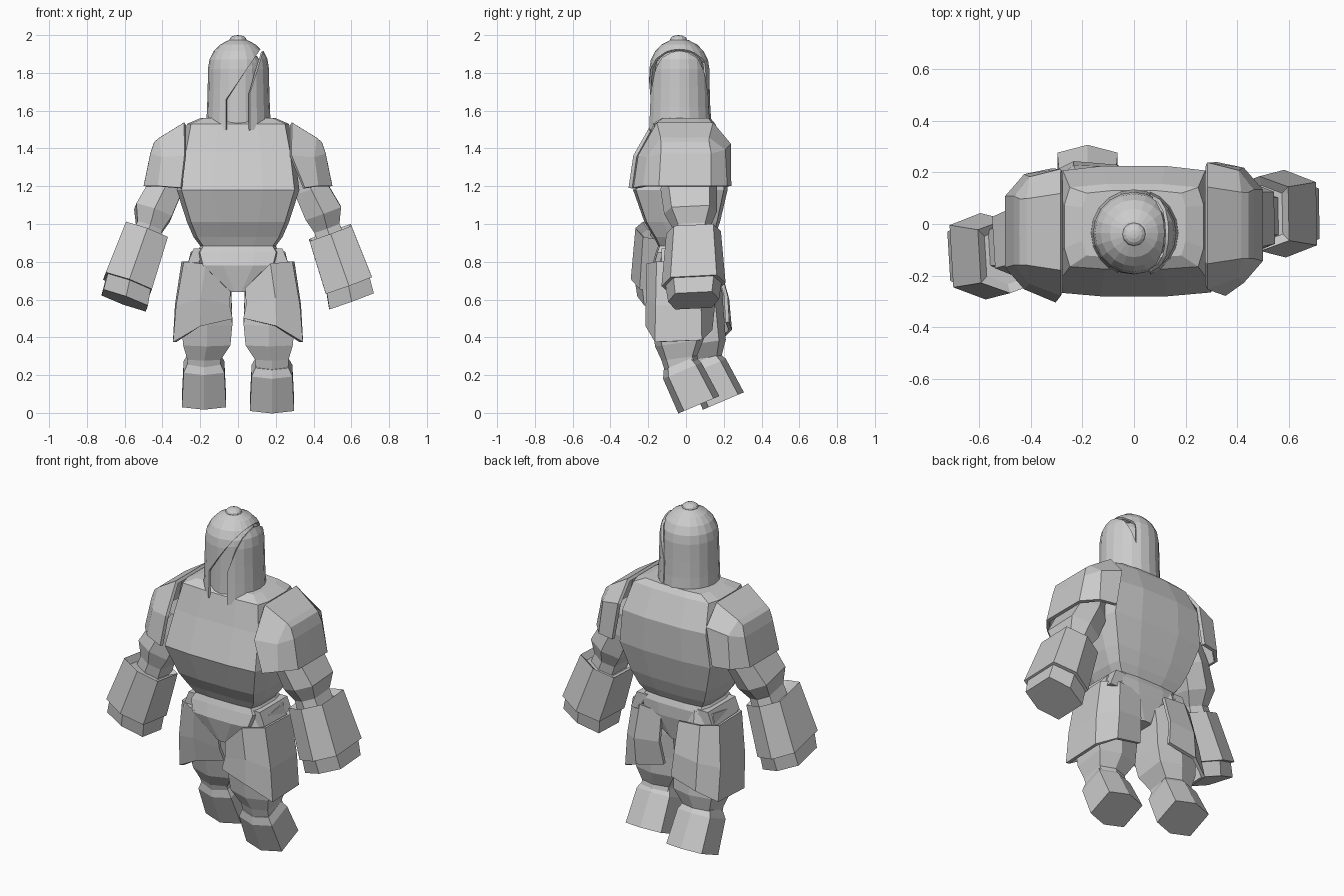
import bpy, bmesh, math
from mathutils import Vector, Euler

if "Cube" in bpy.data.objects:
    bpy.data.objects.remove(bpy.data.objects["Cube"])

grey = bpy.data.materials.new("plain grey")
grey.use_nodes = True
GREY = (0.6, 0.6, 0.6, 1)
grey.diffuse_color = GREY
grey.node_tree.nodes["Principled BSDF"].inputs["Base Color"].default_value = GREY

HEX = [(1, .72), (0, 1), (-1, .72), (-1, -.72), (0, -1), (1, -.72)]
BOX = [(1, 1), (-1, 1), (-1, -1), (1, -1)]
CHEST = [(1, .5), (.92, .92), (.4, 1), (-.4, 1), (-.92, .92), (-1, .5),
         (-1, -.5), (-.92, -.94), (-.4, -1), (.4, -1), (.92, -.94), (1, -.5)]


def finish(name, bm, thickness=0):
    bmesh.ops.remove_doubles(bm, verts=bm.verts, dist=0.0005)
    bmesh.ops.recalc_face_normals(bm, faces=bm.faces)
    mesh = bpy.data.meshes.new(name)
    bm.to_mesh(mesh)
    bm.free()
    mesh.materials.append(grey)
    obj = bpy.data.objects.new(name, mesh)
    bpy.context.collection.objects.link(obj)
    if thickness:
        mod = obj.modifiers.new("thickness", "SOLIDIFY")
        mod.thickness = thickness
        mod.offset = 0


def grid(bm, rows, closed):
    """Join rows of points with quads."""
    rows = [[bm.verts.new(p) for p in row] for row in rows]
    n = len(rows[0])
    for a, b in zip(rows, rows[1:]):
        for i in range(n if closed else n - 1):
            j = (i + 1) % n
            bm.faces.new((a[i], a[j], b[j], b[i]))
    return rows


def loft(name, section, rings, side=1, tilt=(0, 0)):
    """Rings are x, y, z, half width, half depth; tilt is in degrees."""
    rot = Euler((math.radians(tilt[0]), math.radians(tilt[1]), 0))
    rows = []
    for x, y, z, w, d in rings:
        row = []
        for u, v in section:
            p = Vector((u * w, v * d, 0))
            p.rotate(rot)
            row.append((side * (x + p.x), y + p.y, z + p.z))
        rows.append(row)
    bm = bmesh.new()
    rows = grid(bm, rows, True)
    bm.faces.new(rows[0])
    bm.faces.new(rows[-1])
    finish(name, bm)


def plate(name, rows, side, thickness=0.02):
    bm = bmesh.new()
    grid(bm, [[(side * x, y, z) for x, y, z in row] for row in rows], False)
    finish(name, bm, thickness)


# Trunk
loft("torso", CHEST, [
    (0, 0, 1.56, .2, .13), (0, -.01, 1.53, .27, .165), (0, .005, 1.38, .3, .22),
    (0, -.03, 1.18, .325, .25), (0, -.02, 1.01, .27, .2), (0, -.01, .93, .235, .16),
    (0, -.01, .87, .19, .13)])
loft("pelvis", CHEST, [
    (0, -.01, .93, .17, .12), (0, -.01, .85, .22, .15),
    (0, -.02, .78, .2, .16), (0, -.02, .64, .04, .13)])

# Limbs: the left arm hangs back and left leg steps forward, the right opposite
for side, label, arm_y, hand_y, leg_y in ((1, "left", .03, .04, 0), (-1, "right", -.09, -.125, .13)):
    pad_y = 0 if side > 0 else -.025
    corner = .35 if side > 0 else .3
    arch = [
        [(corner, -.27, 1.19), (.28, -.245, 1.36), (.28, -.15, 1.53),
         (.28, .14, 1.53), (.28, .23, 1.42), (.32, .23, 1.2)],
        [(.42, -.22, 1.2), (.4, -.2, 1.35), (.41, -.13, 1.45),
         (.41, .12, 1.45), (.4, .2, 1.39), (.42, .21, 1.2)],
        [(.49, -.14, 1.2), (.455, -.13, 1.37), (.435, -.13, 1.43),
         (.435, .12, 1.43), (.455, .13, 1.37), (.49, .13, 1.2)]]
    arch = [[(x, y + pad_y, z) for x, y, z in row] for row in arch]
    arch.append([(x, pad_y, z) for x, y, z in arch[-1]])
    plate(label + "_shoulder_pad", arch, side)

    lean = (3 if side > 0 else -10, -20)
    loft(label + "_upper_arm", HEX, [
        (.34, arm_y / 3, 1.3, .08, .13), (.385, arm_y / 2, 1.19, .09, .15),
        (.45, arm_y * .8, 1.06, .1, .14), (.47, arm_y, .98, .07, .1),
        (.5, arm_y, .9, .075, .1)], side, lean)
    loft(label + "_gauntlet", HEX, [
        (.495, hand_y, .93, .085, .11), (.488, hand_y, .955, .118, .145),
        (.585, hand_y, .68, .13, .17)], side, lean)
    loft(label + "_fist", HEX, [
        (.58, hand_y, .69, .12, .15), (.6, hand_y, .595, .125, .135)], side, lean)

    # Thigh, knee and boot
    loft(label + "_thigh", HEX, [
        (.15, leg_y * .2 - .02, .84, .1, .13), (.17, leg_y * .6 - .035, .62, .135, .15),
        (.165, leg_y * .8 - .04, .48, .135, .14), (.165, leg_y * .9 - .035, .37, .125, .13),
        (.18, leg_y - .035, .29, .088, .095), (.18, leg_y - .02, .24, .085, .095)],
        side, (8, 0))
    foot_z = -.012 if side > 0 else .008
    loft(label + "_boot", HEX, [
        (.18, leg_y - .035, .275 + foot_z, .088, .09), (.18, leg_y - .02, .235 + foot_z, .108, .11),
        (.18, leg_y + .068, .055 + foot_z, .117, .118)], side, (23, 0))

    # Armour wrapped around the front, side and back of the thigh
    top = [(.04, -.165, .66), (.17, -.2, .79), (.28, -.15, .8),
           (.29, .07, .8), (.21, .125, .8), (.07, .125, .79)]
    low = [(.03, -.185, .5), (.2, -.205, .46), (.335, -.16, .375),
           (.335, .08, .385), (.23, .13, .44), (.06, .115, .48)]
    mid = [(a * .45 + d * .55 + .01, b * .45 + e * .55 + (.02 if e > .1 else 0), c * .45 + f * .55)
           for (a, b, c), (d, e, f) in zip(top, low)]
    rows = [[(x, y + leg_y * k, z) for x, y, z in row] for k, row in ((.3, top), (.55, mid), (.8, low))]
    plate(label + "_thigh_armour", rows, side)

    # Hip tab
    loft(label + "_hip_tab", BOX, [(.2, 0, .87, .035, .13), (.25, 0, .77, .025, .13)], side)

# Helmet
HEAD_Y = -.035


def lathe(r, top_z):
    """Domed cylinder whose lower rim slopes down towards the front."""
    profile = [(r * 1.06, 1.525), (r * 1.03, 1.62), (r * 1.01, 1.72), (r, 1.82)]
    profile += [(r * math.cos(a), 1.82 + (top_z - 1.82) * math.sin(a))
                for a in (math.radians(t) for t in (18, 36, 54, 72, 90))]
    bm = bmesh.new()
    rows = []
    for k, (rad, z) in enumerate(profile):
        angles = [math.tau * i / 20 for i in range(20)]
        rows.append([(rad * math.cos(a), HEAD_Y + rad * math.sin(a),
                      z + (.19 * rad * math.sin(a) if k == 0 else 0)) for a in angles])
    grid(bm, rows, True)
    bmesh.ops.remove_doubles(bm, verts=bm.verts, dist=0.0005)
    return bm


def split(bm, point, normal):
    bmesh.ops.bisect_plane(bm, geom=bm.verts[:] + bm.edges[:] + bm.faces[:],
                           plane_co=point, plane_no=normal)


def drop(bm, rule):
    bad = [f for f in bm.faces if rule(f.calc_center_median())]
    bmesh.ops.delete(bm, geom=bad, context="FACES")


finish("inner_head", lathe(.128, 1.93))

# Main shell, cut away on the left below a slanting brow
shell = lathe(.153, 1.975)
split(shell, (-.06, 0, 1.66), (.27, 0, -.18))
split(shell, (-.06, 0, 1.66), (1, 0, 0))
split(shell, (.07, 0, 1.66), (1, 0, 0))
split(shell, (0, HEAD_Y, 0), (0, 1, 0))
drop(shell, lambda c: c.x > (-.06 if c.y < HEAD_Y else .07)
     and (c.x + .06) * .27 > (c.z - 1.66) * .18)
finish("helmet_shell", shell, .012)

# Raised cheek guard on the left
cheek = lathe(.157, 1.985)
split(cheek, (.05, 0, 1.66), (.26, 0, -.08))
split(cheek, (.06, 0, 1.6), (1, 0, 0))
split(cheek, (0, 0, 1.92), (0, 0, 1))
drop(cheek, lambda c: c.x < .06 or c.z > 1.92 or (c.x - .05) * .26 < (c.z - 1.66) * .08)
finish("cheek_guard", cheek, .014)

# Crown knob
bm = bmesh.new()
bmesh.ops.create_uvsphere(bm, u_segments=12, v_segments=8, radius=.045)
for v in bm.verts:
    v.co = (v.co.x, v.co.y + HEAD_Y - .005, 1.975 + v.co.z * .55)
finish("crown_knob", bm)
